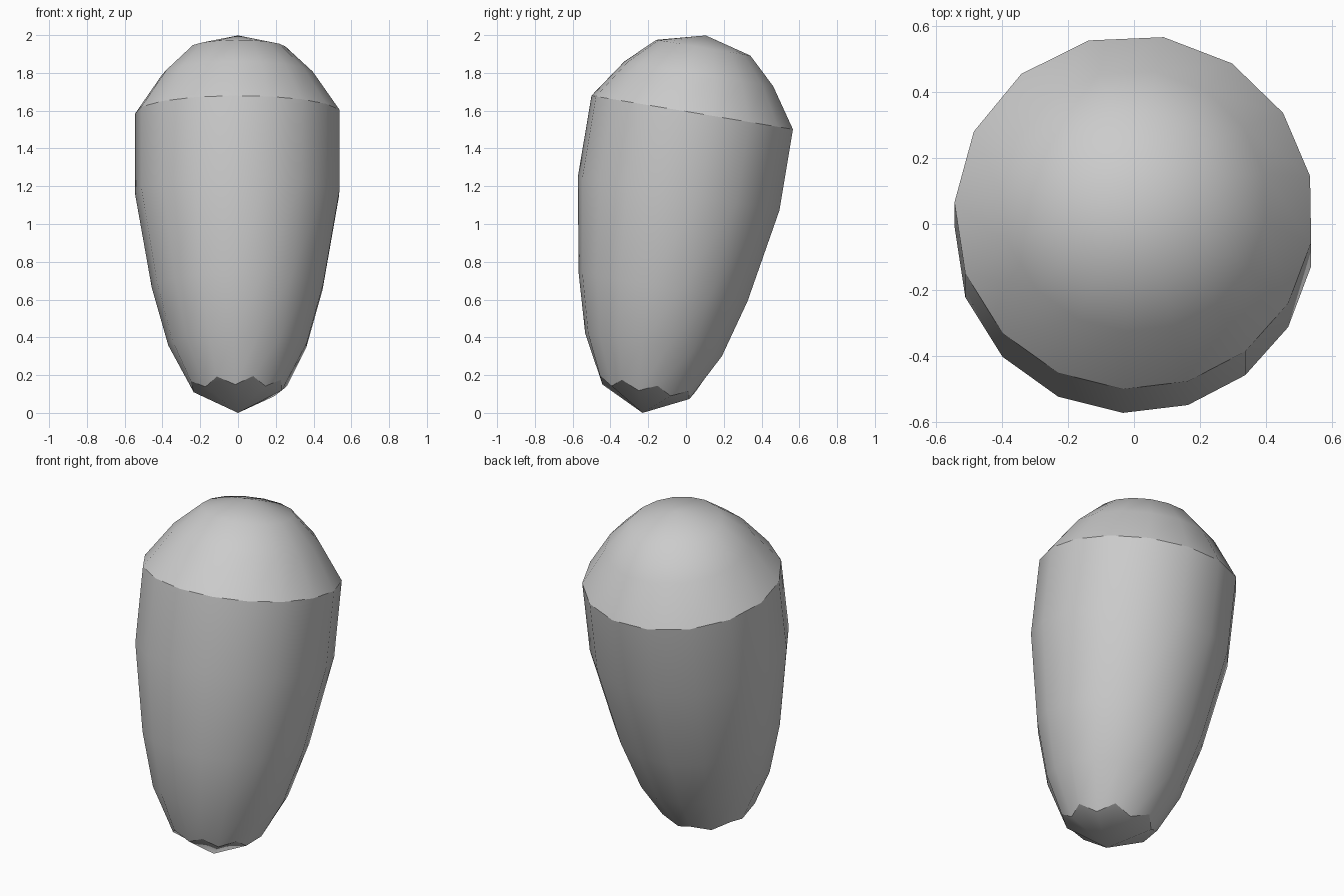
import bpy
import bmesh
from math import sin, cos, radians
from mathutils import Matrix

cube = bpy.data.objects.get("Cube")
if cube:
    bpy.data.objects.remove(cube, do_unlink=True)

SIDES = 16
LEAN = Matrix.Translation((0, -0.23, 0)) @ Matrix.Rotation(radians(-9.5), 4, "X")

grey = bpy.data.materials.new("plain grey")
grey.use_nodes = True
grey.diffuse_color = (0.6, 0.6, 0.6, 1)
grey.node_tree.nodes["Principled BSDF"].inputs["Base Color"].default_value = (0.6, 0.6, 0.6, 1)


def side_angle(i):
    """Slightly uneven spacing of the sides around the axis."""
    a = radians(16 + i * 360 / SIDES)
    return a + radians(4.5) * cos(a - radians(215))


def lathe(name, profile):
    """Revolve rings, listed from the bottom up, around the leaning axis.
    Each ring is (radius, height) for even sides, optionally with a second
    pair for odd sides; a radius of zero makes a pole."""
    bm = bmesh.new()
    rings = []
    for pairs in profile:
        if pairs[0][0] == 0:
            v = bm.verts.new((0, 0, pairs[0][1]))
            rings.append([v] * SIDES)
            continue
        ring = []
        for i in range(SIDES):
            r, h = pairs[i % len(pairs)]
            a = side_angle(i)
            ring.append(bm.verts.new((r * cos(a), r * sin(a), h)))
        rings.append(ring)
    for low, high in zip(rings, rings[1:]):
        for i in range(SIDES):
            j = (i + 1) % SIDES
            corners = [low[i], low[j], high[j], high[i]]
            bm.faces.new(list(dict.fromkeys(corners))).smooth = True
    bm.transform(LEAN)
    mesh = bpy.data.meshes.new(name)
    bm.to_mesh(mesh)
    bm.free()
    mesh.materials.append(grey)
    obj = bpy.data.objects.new(name, mesh)
    bpy.context.collection.objects.link(obj)
    return obj


zigzag = ((0.266, 0.155), (0.235, 0.113))
rim = ((0.545, 1.612),)

# Pointed underside with a zigzag upper edge
lathe("bottom_tip", [((0, 0),), zigzag])

# Tall tapering body
lathe("body_shell", [zigzag, ((0.37, 0.366),), ((0.457, 0.675),),
                     ((0.545, 1.176),), rim])

# Domed cap meeting the body at a crisp rim
lathe("top_cap", [rim, ((0.402, 1.82),), ((0.254, 1.96),), ((0, 2.026),)])
